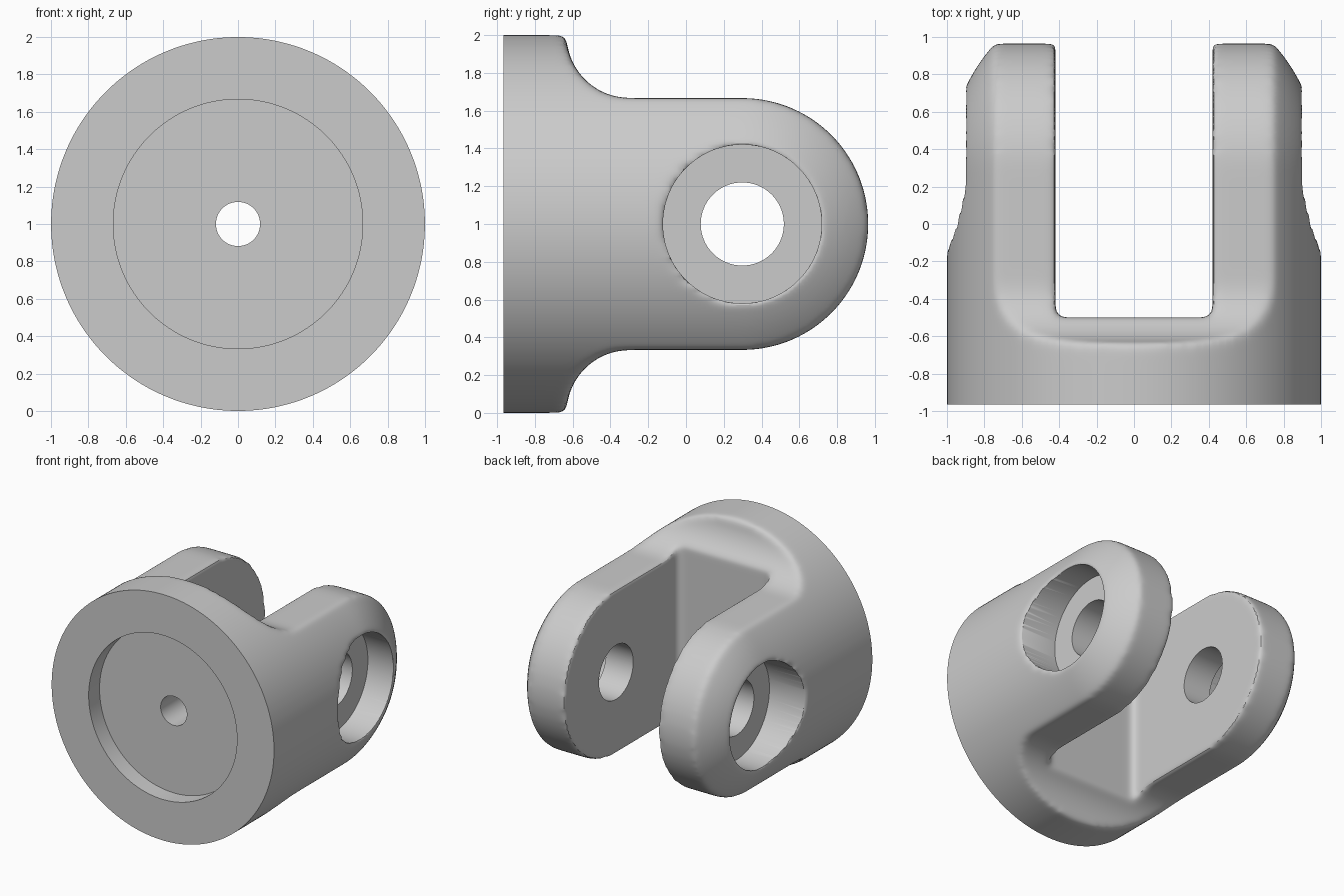
import bpy, bmesh
from math import sin, cos, radians
from mathutils import Vector, Matrix

cube = bpy.data.objects.get("Cube")
if cube:
    bpy.data.objects.remove(cube)

MID = 1.0        # height of the main axis
PIN_Y = 0.298    # pin axis position
ARM_R = 0.667    # half height of the fork arms
FRONT = -0.965


def add_object(name, bm):
    bmesh.ops.recalc_face_normals(bm, faces=bm.faces)
    mesh = bpy.data.meshes.new(name)
    bm.to_mesh(mesh)
    bm.free()
    obj = bpy.data.objects.new(name, mesh)
    bpy.context.scene.collection.objects.link(obj)
    return obj


def lathe(name, points, axis, center_y=0.0, steps=128):
    """Spin (radius, position) points round the x or y axis at mid height."""
    bm = bmesh.new()
    verts = [bm.verts.new((a, r, 0) if axis == "x" else (r, a, 0)) for r, a in points]
    edges = [bm.edges.new(pair) for pair in zip(verts, verts[1:])]
    direction = Vector((1, 0, 0)) if axis == "x" else Vector((0, 1, 0))
    bmesh.ops.spin(bm, geom=verts + edges, cent=(0, 0, 0), axis=direction,
                   angle=radians(360), steps=steps)
    bmesh.ops.remove_doubles(bm, verts=bm.verts, dist=0.0001)
    bm.transform(Matrix.Translation((0, center_y, MID)))
    return add_object(name, bm)


def arc(cy, cz, r, start, end, steps):
    angles = [radians(start + (end - start) * i / steps) for i in range(steps + 1)]
    return [(cy + r * cos(a), cz + r * sin(a)) for a in angles]


def prism(name, outline, half_width):
    """Extrude a (y, z) outline along x, centred."""
    bm = bmesh.new()
    face = bm.faces.new([bm.verts.new((-half_width, y, z + MID)) for y, z in outline])
    moved = bmesh.ops.extrude_face_region(bm, geom=[face])["geom"]
    bmesh.ops.translate(bm, vec=(2 * half_width, 0, 0),
                        verts=[v for v in moved if isinstance(v, bmesh.types.BMVert)])
    return add_object(name, bm)


# Round body with a domed end, left long at the front for trimming
dome = arc(0, PIN_Y, 1.0, 0, 90, 32)
body = lathe("clevis_fork", [(0, -1.1), (1, -1.1)] + dome[:-1] + [(0, PIN_Y + 1)], "y")

# Side outline: base flange, concave shoulder, rounded arm tip
upper = [(-1.3, 1.2), (-0.632, 1.2)] + arc(-0.3, 1.0, 1.0 - ARM_R, 180, 270, 24)
tip = arc(PIN_Y, 0, ARM_R, 90, -90, 64)
lower = [(y, -z) for y, z in reversed(upper)]
side_outline = prism("side_outline_cutter", upper + tip + lower, 1.3)

# Slot between the arms
slot = prism("slot_cutter", [(-0.5, -1.3), (1.5, -1.3), (1.5, 1.3), (-0.5, 1.3)], 0.42)

# Rough counterbores, whose rims get rounded with the body
rough_bores = [lathe("rough_bore_cutter", [(0, s * 0.69), (0.41, s * 0.69),
                                           (0.41, s * 1.3), (0, s * 1.3)], "x", PIN_Y)
               for s in (-1, 1)]

# Crisp pin hole with a counterbore on each side
half = [(0.22, 0.665), (0.42, 0.665), (0.42, 1.3), (0, 1.3)]
pin_hole = lathe("pin_hole_cutter", [(r, -x) for r, x in reversed(half)] + half, "x", PIN_Y)

# Crisp front face with its round recess and centre hole
front_cut = lathe("front_cutter", [(0, -0.4), (0.118, -0.4), (0.118, -0.825),
                                   (0.667, -0.825), (0.667, FRONT), (1.5, FRONT),
                                   (1.5, -1.3), (0, -1.3)], "y")


def boolean(cutter, operation="DIFFERENCE"):
    mod = body.modifiers.new(cutter.name, "BOOLEAN")
    mod.object, mod.operation, mod.solver = cutter, operation, "EXACT"
    cutter.hide_render = True


# Rough shape, then soft edges, then the crisp machined cuts
boolean(side_outline, "INTERSECT")
for cutter in [slot] + rough_bores:
    boolean(cutter)
remesh = body.modifiers.new("even_surface", "REMESH")
remesh.mode, remesh.voxel_size = "VOXEL", 0.02
soften = body.modifiers.new("soft_edges", "SMOOTH")
soften.factor, soften.iterations = 0.5, 16
boolean(pin_hole)
boolean(front_cut)

# Apply the modifiers and drop the cutters
graph = bpy.context.evaluated_depsgraph_get()
mesh = bpy.data.meshes.new_from_object(body.evaluated_get(graph))
body.modifiers.clear()
body.data = mesh
for cutter in [side_outline, slot, pin_hole, front_cut] + rough_bores:
    bpy.data.objects.remove(cutter)

# Single grey material, smooth with sharp machined edges
grey = bpy.data.materials.new("light_grey")
grey.use_nodes = True
colour = (0.6, 0.6, 0.6, 1)
grey.diffuse_color = colour
grey.node_tree.nodes["Principled BSDF"].inputs["Base Color"].default_value = colour
mesh.materials.clear()
mesh.materials.append(grey)
for poly in mesh.polygons:
    poly.material_index = 0
mesh.shade_smooth()
mesh.set_sharp_from_angle(angle=radians(30))
